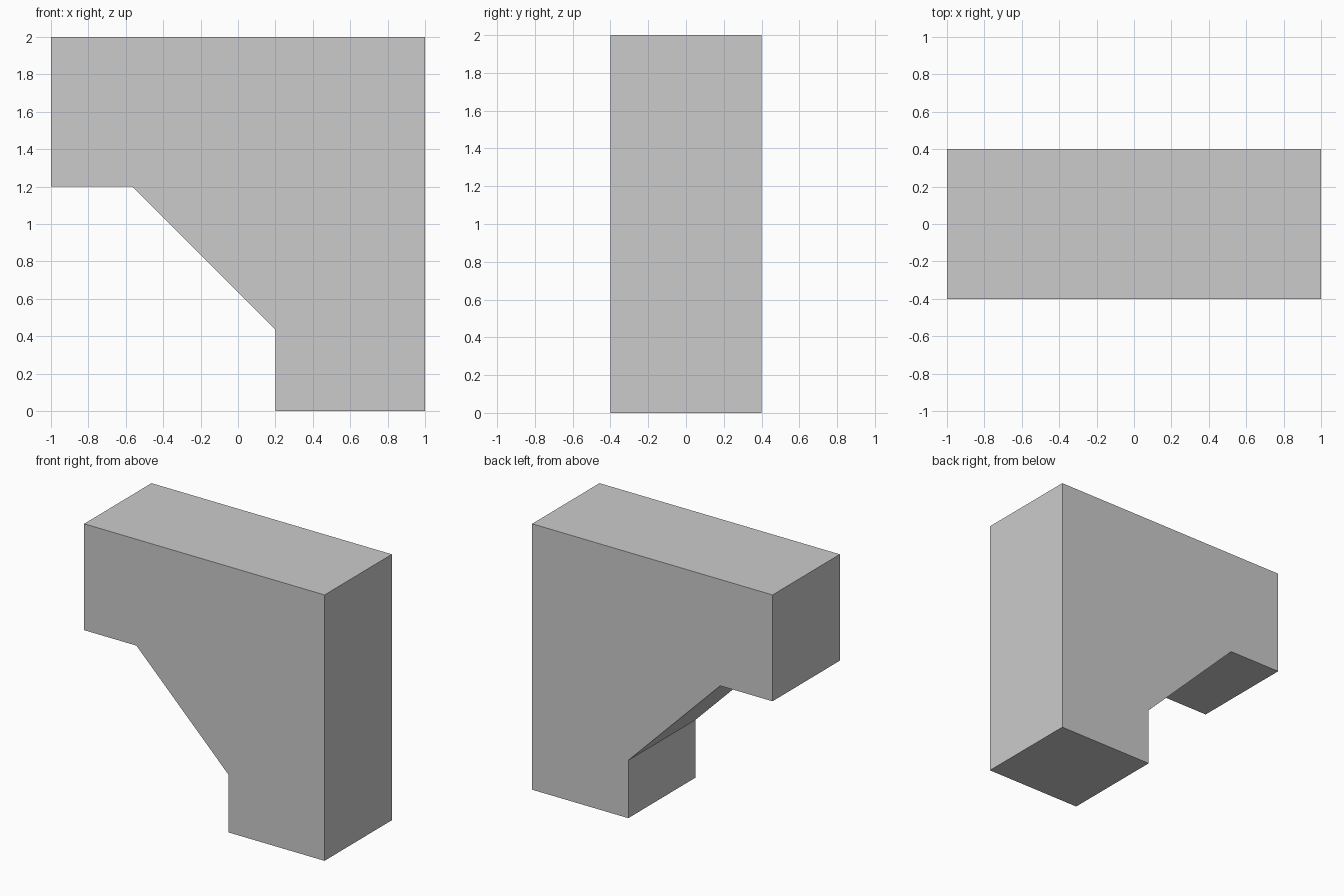
import bpy
import bmesh

if "Cube" in bpy.data.objects:
    bpy.data.objects.remove(bpy.data.objects["Cube"])

HALF_DEPTH = 0.4


def extrude_profile(name, profile):
    """Extrude an x-z outline through the full depth along y."""
    bm = bmesh.new()
    face = bm.faces.new([bm.verts.new((x, -HALF_DEPTH, z)) for x, z in profile])
    result = bmesh.ops.extrude_face_region(bm, geom=[face])
    verts = [g for g in result["geom"] if isinstance(g, bmesh.types.BMVert)]
    bmesh.ops.translate(bm, verts=verts, vec=(0, 2 * HALF_DEPTH, 0))
    bmesh.ops.recalc_face_normals(bm, faces=bm.faces)
    mesh = bpy.data.meshes.new(name)
    bm.to_mesh(mesh)
    bm.free()
    obj = bpy.data.objects.new(name, mesh)
    bpy.context.collection.objects.link(obj)
    return obj


# Horizontal beam across the top
extrude_profile("beam", [(-1, 1.2), (1, 1.2), (1, 2), (-1, 2)])
# Upright post under its right end
extrude_profile("post", [(0.2, 0), (1, 0), (1, 1.2), (0.2, 1.2)])
# Triangular brace filling the inner corner
extrude_profile("brace", [(-0.565, 1.2), (0.2, 0.435), (0.2, 1.2)])
